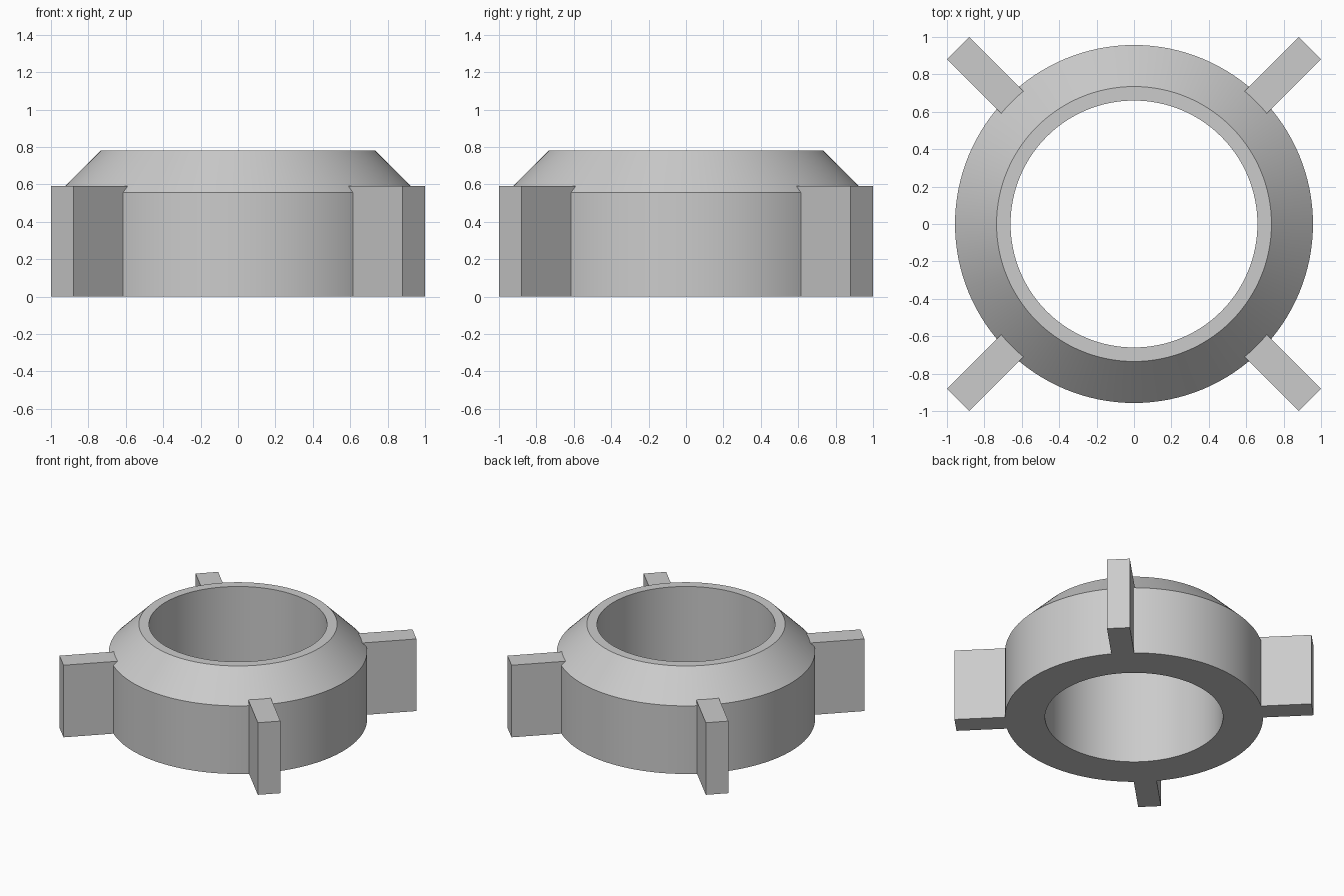
import bpy
import bmesh
from math import cos, sin, pi, radians
from mathutils import Matrix

cube = bpy.data.objects.get("Cube")
if cube:
    bpy.data.objects.remove(cube, do_unlink=True)

# Material
grey = bpy.data.materials.new("light_grey")
grey.use_nodes = True
colour = (0.6, 0.6, 0.6, 1)
grey.diffuse_color = colour
grey.node_tree.nodes["Principled BSDF"].inputs["Base Color"].default_value = colour


def add_object(name, bm):
    bmesh.ops.recalc_face_normals(bm, faces=bm.faces)
    mesh = bpy.data.meshes.new(name)
    bm.to_mesh(mesh)
    bm.free()
    mesh.materials.append(grey)
    obj = bpy.data.objects.new(name, mesh)
    bpy.context.collection.objects.link(obj)
    return obj


# Ring with a chamfered top: closed profile of (radius, height) swept round z
SEGMENTS = 128
profile = [(0.66, 0), (0.957, 0), (0.957, 0.557), (0.735, 0.78), (0.66, 0.78)]
bm = bmesh.new()
loops = []
for i in range(SEGMENTS):
    a = 2 * pi * i / SEGMENTS
    loops.append([bm.verts.new((r * cos(a), r * sin(a), z)) for r, z in profile])
for i, here in enumerate(loops):
    there = loops[(i + 1) % SEGMENTS]
    for j in range(len(profile)):
        k = (j + 1) % len(profile)
        bm.faces.new((here[j], there[j], there[k], here[k]))
ring = add_object("ring", bm)
bpy.context.view_layer.objects.active = ring
ring.select_set(True)
bpy.ops.object.shade_smooth_by_angle(angle=radians(30))
ring.select_set(False)

# Four diagonal fins, their inner ends sunk into the ring
INNER, OUTER, WIDTH, HEIGHT = 0.9, 1.329, 0.17, 0.59
for i, name in enumerate(("back_left", "back_right", "front_right", "front_left")):
    bm = bmesh.new()
    bmesh.ops.create_cube(bm, size=1)
    place = (Matrix.Rotation(pi / 4 + i * pi / 2, 4, "Z")
             @ Matrix.Translation(((INNER + OUTER) / 2, 0, HEIGHT / 2))
             @ Matrix.Diagonal((OUTER - INNER, WIDTH, HEIGHT, 1)))
    bmesh.ops.transform(bm, matrix=place, verts=bm.verts)
    add_object(name + "_fin", bm)
